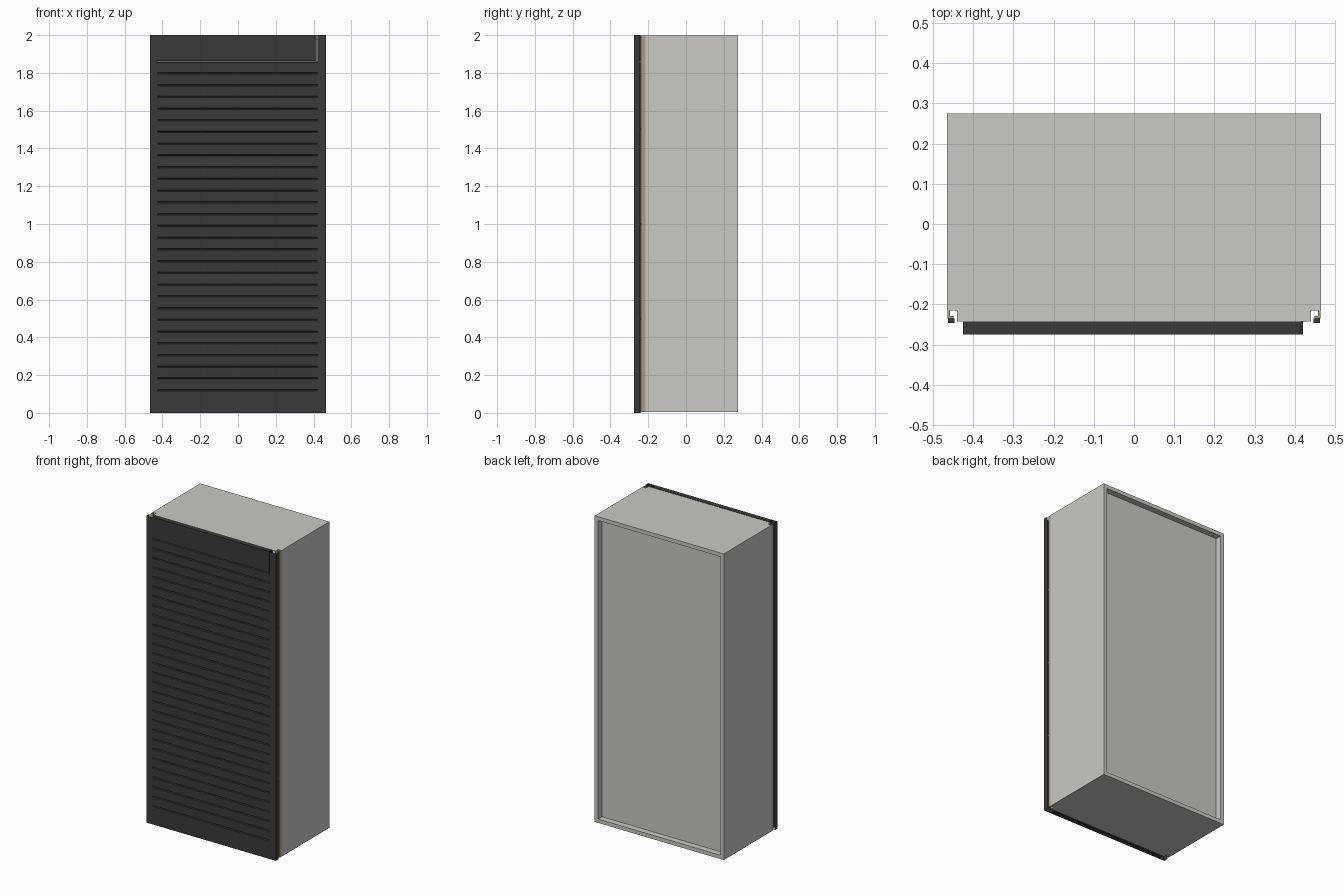
import bpy, bmesh

if "Cube" in bpy.data.objects:
    bpy.data.objects.remove(bpy.data.objects["Cube"])


def material(name, rgb):
    m = bpy.data.materials.new(name)
    m.diffuse_color = (*rgb, 1)
    m.use_nodes = True
    m.node_tree.nodes["Principled BSDF"].inputs["Base Color"].default_value = m.diffuse_color
    return m


GREY = material("light grey board", (0.60, 0.585, 0.555))
DARK = material("charcoal", (0.042, 0.042, 0.044))
TAN = material("tan edging", (0.45, 0.34, 0.21))


def mesh_object(name, verts, faces, mat, recalc=True):
    me = bpy.data.meshes.new(name)
    me.from_pydata(verts, [], faces)
    if recalc:
        bm = bmesh.new()
        bm.from_mesh(me)
        bmesh.ops.recalc_face_normals(bm, faces=bm.faces)
        bm.to_mesh(me)
        bm.free()
    me.materials.append(mat)
    ob = bpy.data.objects.new(name, me)
    bpy.context.collection.objects.link(ob)
    return ob


def box(name, x0, x1, y0, y1, z0, z1, mat):
    v = [(x, y, z) for x in (x0, x1) for y in (y0, y1) for z in (z0, z1)]
    f = [(0, 1, 3, 2), (4, 6, 7, 5), (0, 4, 5, 1), (2, 3, 7, 6), (0, 2, 6, 4), (1, 5, 7, 3)]
    return mesh_object(name, v, f, mat)


W, IN = 0.465, 0.44          # outer and inner half width
BACK, FRONT = 0.275, -0.275
CARCASS = -0.242             # front edge of the carcass
Z0, Z1 = 0.005, 1.998

# carcass boards
box("top_board", -IN, IN, CARCASS, BACK, Z1 - 0.025, Z1, GREY)
box("bottom_board", -IN, IN, CARCASS, BACK, Z0, Z0 + 0.025, GREY)
box("back_panel", -IN, IN, 0.222, 0.235, Z0 + 0.025, Z1 - 0.025, GREY)

for s, side in ((-1, "left"), (1, "right")):
    def sbox(name, a, b, y0, y1, z0, z1, mat):
        box(side + "_" + name, min(s * a, s * b), max(s * a, s * b), y0, y1, z0, z1, mat)

    sbox("side_board", IN, W, -0.215, BACK, Z0, Z1, GREY)
    sbox("inner_liner", IN - 0.012, IN, CARCASS, -0.2, Z0 + 0.025, Z1 - 0.025, GREY)
    # angled tan edging in the front corner notch
    sbox("edging_side", 0.458, W - 0.001, -0.235, -0.215, Z0, Z1, TAN)
    sbox("edging_front", 0.449, 0.458, -0.235, -0.229, Z0, Z1, TAN)
    # small clips between stile and edging
    for i, z in enumerate((0.5, 1.0, 1.5)):
        sbox(f"clip_{i}", 0.446, 0.462, -0.246, -0.235, z - 0.005, z + 0.005, DARK)
    # folded thin stile, open at both ends
    inner = 0.421 if s > 0 else 0.425
    path = [(s * inner, -0.246), (s * inner, FRONT), (s * W, FRONT), (s * W, -0.246)]
    verts = [(x, y, z) for z in (0, 2) for x, y in path]
    faces = [(i, i + 1, i + 5, i + 4) for i in range(3)]
    if s < 0:
        faces = [f[::-1] for f in faces]
    mesh_object(side + "_stile", verts, faces, DARK, recalc=False)

# slatted shutter: grooved side profile swept across the width
LOW, HIGH, N = 0.12, 1.86, 28
pitch = (HIGH - LOW) / N
profile = [(CARCASS, 0), (FRONT, 0)]
for i in range(N + 1):
    z = LOW + i * pitch
    profile += [(FRONT, z - 0.004), (FRONT + 0.007, z - 0.001),
                (FRONT + 0.007, z + 0.001), (FRONT, z + 0.004)]
# the top rail above the last groove is a separate, slightly narrower piece
profile = profile[:-1] + [(CARCASS, HIGH + 0.001)]
n = len(profile)
verts = [(x, y, z) for x in (-0.425, 0.4205) for y, z in profile]
faces = [(i, (i + 1) % n, n + (i + 1) % n, n + i) for i in range(n)]
faces += [tuple(range(n)), tuple(range(2 * n - 1, n - 1, -1))]
mesh_object("slatted_shutter", verts, faces, DARK)
box("shutter_top_rail", -0.425, 0.415, FRONT, CARCASS, HIGH + 0.003, 2.0, DARK)
